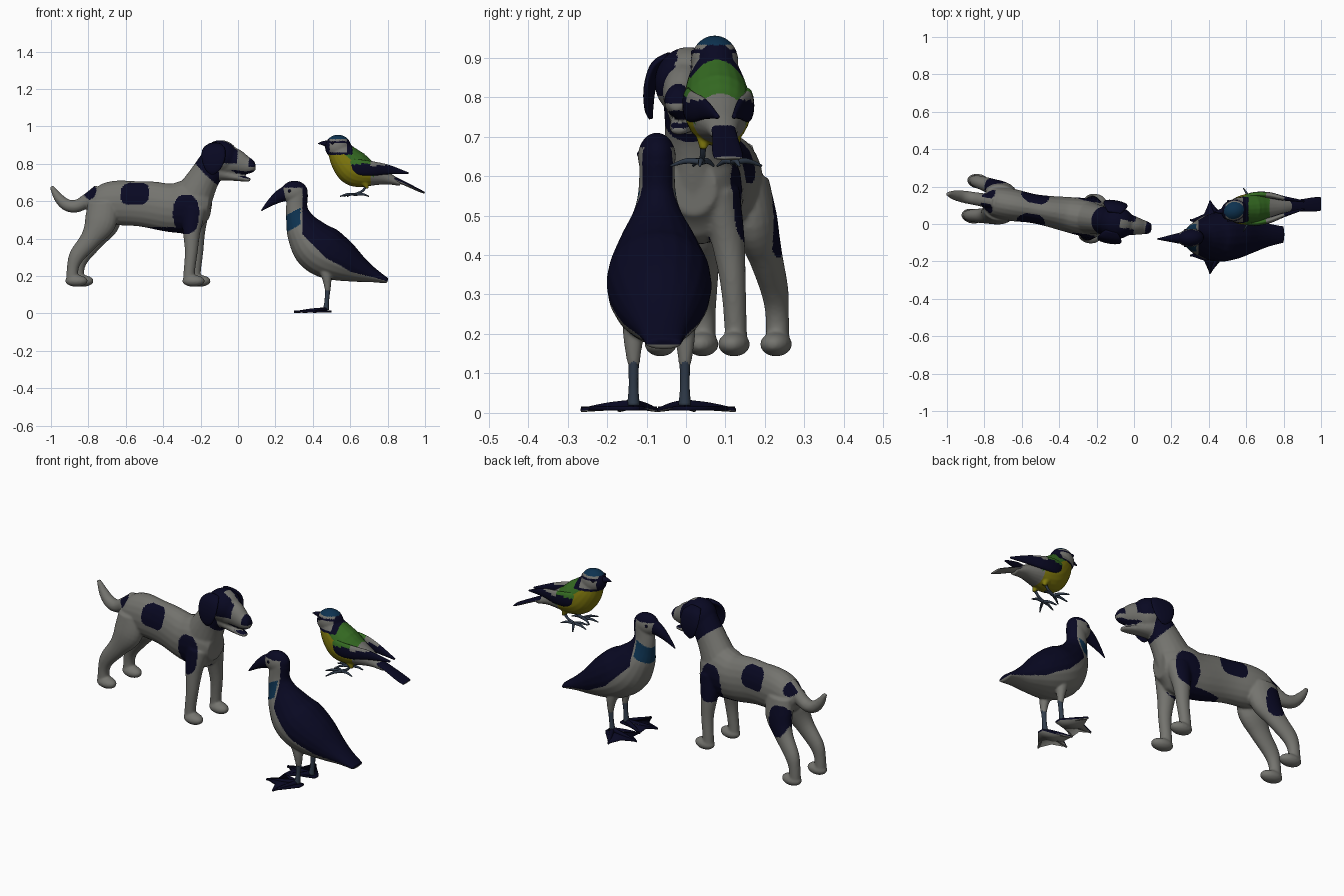
import bpy, bmesh, math
from mathutils import Vector, Matrix

if "Cube" in bpy.data.objects:
    bpy.data.objects.remove(bpy.data.objects["Cube"])

COLOURS = [("light_grey", (0.175, 0.174, 0.158)), ("navy", (0.0025, 0.0025, 0.016)),
           ("blue", (0.004, 0.032, 0.08)), ("yellow", (0.21, 0.185, 0.004)),
           ("green", (0.035, 0.145, 0.016)), ("slate", (0.03, 0.045, 0.07))]
GREY, NAVY, BLUE, YELLOW, GREEN, SLATE = range(6)
MATS = []
for mat_name, c in COLOURS:
    m = bpy.data.materials.new(mat_name)
    m.diffuse_color = (*c, 1)
    m.use_nodes = True
    m.node_tree.nodes["Principled BSDF"].inputs["Base Color"].default_value = m.diffuse_color
    MATS.append(m)


def spline(pts, k=5):
    """Catmull-Rom through points of any dimension."""
    out = []
    for i in range(len(pts) - 1):
        a, b, c, d = pts[max(i - 1, 0)], pts[i], pts[i + 1], pts[min(i + 2, len(pts) - 1)]
        for j in range(k):
            t = j / k
            out.append([0.5 * (2 * q + (r - p) * t + (2 * p - 5 * q + 4 * r - s) * t * t
                               + (3 * q - p - 3 * r + s) * t ** 3) for p, q, r, s in zip(a, b, c, d)])
    return out + [list(pts[-1])]


def tube(bm, pts, n=20):
    """Loft ellipses along points (x, y, z, radius in profile, radius sideways)."""
    pts = spline(pts)
    rings = []
    for i, p in enumerate(pts):
        t = (Vector(pts[min(i + 1, len(pts) - 1)][:3]) - Vector(pts[max(i - 1, 0)][:3])).normalized()
        side = Vector((0, 1, 0)) - t * t.y
        side.normalize()
        up = t.cross(side)
        rings.append([bm.verts.new(Vector(p[:3]) + side * max(p[4], .002) * math.cos(a)
                                   + up * max(p[3], .002) * math.sin(a))
                      for a in (2 * math.pi * j / n for j in range(n))])
    faces = [bm.faces.new((r[j], r[(j + 1) % n], q[(j + 1) % n], q[j]))
             for r, q in zip(rings, rings[1:]) for j in range(n)]
    faces += [bm.faces.new(rings[0]), bm.faces.new(rings[-1])]
    bmesh.ops.recalc_face_normals(bm, faces=faces)


def ball(bm, centre, radii):
    bmesh.ops.create_uvsphere(bm, u_segments=24, v_segments=16, radius=1,
                              matrix=Matrix.Translation(centre) @ Matrix.Diagonal((*radii, 1)))


def finish(name, bm, rule, place, voxel=0, iterations=4):
    """Fuse the pieces, colour the faces by rule, then move into place."""
    me = bpy.data.meshes.new(name)
    bm.to_mesh(me)
    bm.free()
    ob = bpy.data.objects.new(name, me)
    bpy.context.collection.objects.link(ob)
    if voxel:
        r = ob.modifiers.new("fuse", 'REMESH')
        r.mode, r.voxel_size = 'VOXEL', voxel
        s = ob.modifiers.new("soften", 'SMOOTH')
        s.factor, s.iterations = 0.5, iterations
        dg = bpy.context.evaluated_depsgraph_get()
        me = bpy.data.meshes.new_from_object(ob.evaluated_get(dg))
        ob.modifiers.clear()
        ob.data = me
    me.materials.clear()
    for m in MATS:
        me.materials.append(m)
    for p in me.polygons:
        p.material_index = rule(p.center, p.normal) if callable(rule) else rule
        p.use_smooth = True
    for v in me.vertices:
        v.co = place(v.co.copy())
    me.update()
    return ob


# ---------------------------------------------------------------- dog
def dog_place(v):
    return Vector((v.x + .17 * v.y, v.y + .025 - .17 * (v.x + .2), v.z))


def oval(c, x, z, rx, rz, power=2):
    return abs((c.x - x) / rx) ** power + abs((c.z - z) / rz) ** power < 1


def dog_colour(c, n):
    x, y, z = c
    if x > -.24 and z + x > .58 and z > .68:               # head
        if x > .062 and z > .785:
            return NAVY                                     # nose
        if x > -.03 and .715 < z < .77 and abs(n.z) > .6 and (n.z > 0) == (z < .735):
            return NAVY                                     # mouth
        if abs(y) < .02 and x > -.075 and z > .8:
            return GREY                                     # blaze
        return NAVY if x < -.095 or (z > .805 and x < .005) else GREY
    if abs(y) > .03 and oval(c, -.54, .64, .075, .06, 3):
        return NAVY                                         # flank patch
    if abs(y) > .03 and oval(c, -.262, .53, .07, .105, 2.5):
        return NAVY                                         # shoulder patch
    if abs(y) > .015 and oval(c, -.785, .65, .035, .04):
        return NAVY                                         # rump patch
    if -.48 < x < -.27 and .40 < z < .462 and n.z < -.3:
        return NAVY                                         # belly
    return NAVY if y > .05 and oval(c, -.757, .48, .055, .085, 2.5) else GREY


bm = bmesh.new()
tube(bm, [(-.80, 0, .60, .04, .04), (-.75, 0, .59, .092, .075), (-.66, 0, .592, .118, .085),
          (-.55, 0, .588, .12, .077), (-.47, 0, .582, .125, .08), (-.36, 0, .565, .13, .092),
          (-.27, 0, .57, .143, .10), (-.2, 0, .575, .122, .09), (-.15, 0, .57, .07, .06)])
tube(bm, [(-.25, 0, .60, .11, .09), (-.185, 0, .72, .085, .075), (-.12, 0, .82, .08, .07)])
tube(bm, [(-.74, 0, .66, .035, .035), (-.80, 0, .61, .036, .036), (-.86, 0, .575, .034, .034),
          (-.915, 0, .58, .032, .032), (-.96, 0, .62, .025, .025), (-.998, 0, .68, .01, .01)])
ball(bm, (-.093, 0, .837), (.095, .085, .09))
tube(bm, [(-.09, 0, .82, .085, .07), (-.02, 0, .812, .072, .055), (.04, 0, .793, .05, .04),
          (.075, 0, .79, .037, .032), (.092, 0, .792, .02, .02)])
tube(bm, [(-.11, 0, .76, .055, .055), (-.05, 0, .738, .028, .04), (.02, 0, .722, .016, .03),
          (.065, 0, .714, .01, .018)])
for s in (1, -1):
    # front leg, hind leg, paws
    tube(bm, [(-.23, s * .055, .56, .07, .05), (-.235, s * .075, .44, .047, .042),
              (-.235, s * .088, .33, .034, .032), (-.245, s * .093, .22, .03, .028),
              (-.245, s * .093, .165, .034, .03)])
    tube(bm, [(-.715, s * .045, .59, .08, .05), (-.725, s * .06, .49, .085, .055),
              (-.775, s * .078, .4, .055, .042), (-.845, s * .09, .31, .042, .034),
              (-.868, s * .093, .24, .031, .029), (-.87, s * .093, .165, .034, .03)])
    for x in (-.222, -.848):
        ball(bm, (x, s * .093, .174), (.06, .039, .031))
finish("dog_body", bm, dog_colour, dog_place, .0065, 4)

for s, side in ((1, "left"), (-1, "right")):
    bm = bmesh.new()
    tube(bm, [(-.115, s * .05, .905, .035, .01), (-.115, s * .083, .88, .06, .014),
              (-.115, s * .102, .825, .062, .012), (-.118, s * .105, .77, .04, .009),
              (-.118, s * .10, .745, .012, .005)])
    finish(side + "_dog_ear", bm, NAVY, dog_place)


# ---------------------------------------------------------------- large bird
def big_place(v):
    return Vector((v.x, v.y - .08 + .035 * (v.x - .13), v.z))


def big_colour(c, n):
    x, y, z = c
    if z > .58:                                            # head cap and nape
        return NAVY if z > .672 or x > .345 else GREY
    if z > .42 and x < .385:                               # neck and collar
        if x > .345:
            return NAVY
        slant = z - .55 * (x - .255)
        return BLUE if .432 < slant < .522 and x < .335 else GREY
    if x < .465:
        edge = .42 - (x - .35) * 1.04
    elif x < .6:
        edge = .30 - (x - .465) * .55
    else:
        edge = .225 - (x - .6) * .26
    return NAVY if z > edge else GREY


bm = bmesh.new()
ball(bm, (.302, 0, .648), (.072, .048, .062))
tube(bm, [(.32, 0, .64, .055, .045), (.314, 0, .565, .058, .047), (.326, 0, .51, .072, .06),
          (.355, 0, .445, .10, .092), (.41, 0, .37, .13, .124), (.475, 0, .322, .134, .133),
          (.555, 0, .28, .113, .12), (.64, 0, .238, .074, .09), (.72, 0, .205, .04, .062),
          (.80, 0, .174, .014, .045)])
for s in (1, -1):
    tube(bm, [(.46, s * .055, .26, .04, .04), (.475, s * .065, .19, .026, .026),
              (.48, s * .065, .12, .014, .015)])
finish("large_bird_body", bm, big_colour, big_place, .0055, 4)

bm = bmesh.new()
tube(bm, [(.265, 0, .645, .042, .034), (.22, 0, .625, .033, .024), (.17, 0, .59, .018, .013),
          (.125, 0, .55, .003, .003)])
finish("large_bird_beak", bm, NAVY, big_place)

for s, side in ((1, "left"), (-1, "right")):
    bm = bmesh.new()
    ball(bm, (.275, s * .043, .655), (.008, .006, .008))
    finish(side + "_large_bird_eye", bm, NAVY, big_place)
    bm = bmesh.new()
    tube(bm, [(.48, s * .065, .135, .015, .014), (.475, s * .065, .07, .012, .012),
              (.47, s * .065, .02, .016, .016)], 12)
    finish(side + "_large_bird_leg", bm, SLATE, big_place)
    # webbed foot: flat web with a toe along each spoke
    bm = bmesh.new()
    toes = [(.405, s * .13), (.30, s * .03), (.345, -s * .064)]
    outline = [(.50, -s * .015), (.50, s * .02), toes[0], (.375, s * .06), toes[1],
               (.35, -s * .005), toes[2], (.43, -s * .03)]
    web = bm.faces.new([bm.verts.new((x, y + s * .065, .006)) for x, y in outline])
    top = bmesh.ops.extrude_face_region(bm, geom=[web])["geom"]
    bmesh.ops.translate(bm, vec=(0, 0, .01), verts=[g for g in top if isinstance(g, bmesh.types.BMVert)])
    bmesh.ops.recalc_face_normals(bm, faces=bm.faces[:])
    for x, y in toes:
        tube(bm, [(.47, s * .065, .022, .012, .012),
                  ((x + .47) / 2, s * .065 + y / 2, .016, .01, .01),
                  (x, s * .065 + y, .007, .005, .005)], 10)
    finish(side + "_large_bird_foot", bm, lambda c, n: GREY if n.z < -.3 else NAVY, big_place)


# ---------------------------------------------------------------- small bird
def small_place(v):
    return Vector((v.x, v.y + .07 + .075 * (v.x - .5), v.z))


def small_colour(c, n):
    x, y, z = c
    if z > .85 and x < .612:                               # head
        if z > .932:
            return BLUE
        if x > .582 or z < .862 or x < .49 or (.91 < z < .922):
            return NAVY
        return GREY
    if z > .85 - .8 * (x - .57):                           # back and rump
        return GREEN if x < .725 else GREY
    return GREY if x > .71 else YELLOW


def wing_colour(c, n):
    if c.x < .71 and c.z > .80:
        return GREEN
    return GREY if .71 < c.x < .81 and c.z > .79 else NAVY


bm = bmesh.new()
ball(bm, (.535, 0, .89), (.07, .06, .066))
tube(bm, [(.535, 0, .885, .06, .055), (.57, 0, .83, .082, .075), (.617, 0, .78, .095, .085),
          (.67, 0, .755, .084, .08), (.73, 0, .74, .058, .064), (.80, 0, .722, .033, .042),
          (.87, 0, .695, .014, .026)])
for s in (1, -1):
    tube(bm, [(.66, s * .035, .73, .035, .03), (.685, s * .04, .685, .015, .014),
              (.69, s * .04, .668, .009, .009)])
finish("small_bird_body", bm, small_colour, small_place, .0045, 4)

bm = bmesh.new()
tube(bm, [(.485, 0, .905, .022, .02), (.455, 0, .91, .012, .011), (.428, 0, .908, .002, .002)], 12)
finish("small_bird_beak", bm, NAVY, small_place)

bm = bmesh.new()
tube(bm, [(.79, 0, .735, .018, .03), (.88, 0, .70, .011, .032), (.96, 0, .662, .008, .038),
          (.998, 0, .645, .005, .036)])
finish("small_bird_tail", bm, lambda c, n: NAVY if n.z > 0 else GREY, small_place)

for s, side in ((1, "left"), (-1, "right")):
    bm = bmesh.new()
    tube(bm, [(.585, s * .064, .82, .015, .01), (.64, s * .076, .785, .04, .014),
              (.72, s * .068, .775, .038, .016), (.80, s * .045, .77, .026, .012),
              (.91, s * .02, .75, .005, .005)])
    finish(side + "_small_bird_wing", bm, wing_colour, small_place)
    bm = bmesh.new()
    ball(bm, (.505, s * .052, .912), (.008, .006, .008))
    finish(side + "_small_bird_eye", bm, NAVY, small_place)
    # leg with three front toes and one hind toe
    bm = bmesh.new()
    tube(bm, [(.688, s * .04, .685, .008, .008), (.665, s * .04, .655, .007, .007),
              (.63, s * .04, .638, .008, .008)], 10)
    for x, y in ((.585, .075), (.545, .015), (.565, -.035), (.70, .01)):
        tube(bm, [(.63, s * .04, .636, .008, .008), ((x + .63) / 2, s * (.04 + y / 2), .638, .007, .007),
                  (x, s * (.04 + y), .626, .003, .003)], 10)
    finish(side + "_small_bird_leg", bm, SLATE, small_place)
